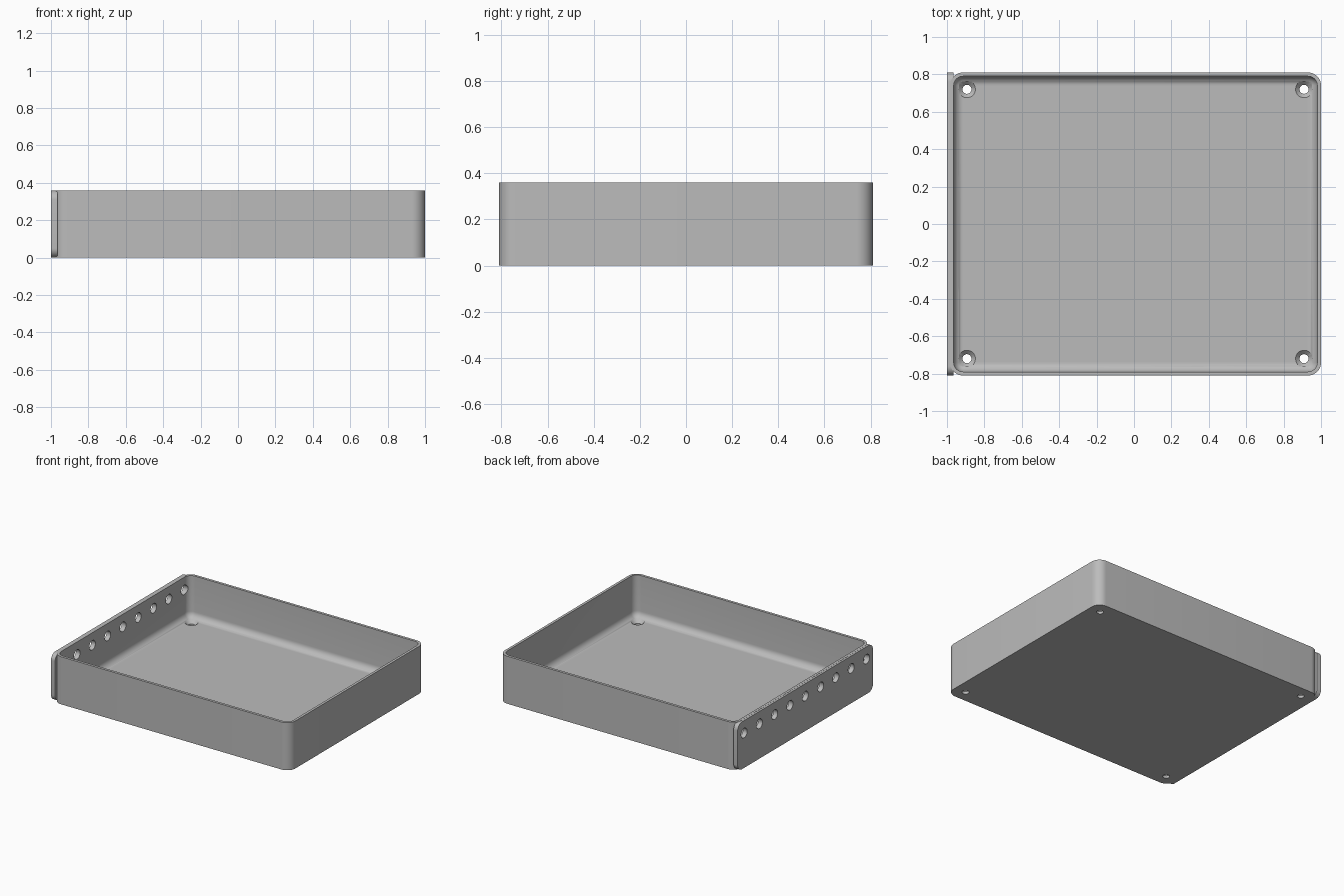
import bpy, bmesh
from math import sin, cos, pi, radians
from mathutils import Matrix, Vector

if "Cube" in bpy.data.objects:
    bpy.data.objects.remove(bpy.data.objects["Cube"])

LEFT, RIGHT, HALF_Y, HEIGHT = -0.984, 1.0, 0.81, 0.36
WALL, FLOOR, CORNER, FILLET = 0.02, 0.04, 0.07, 0.05
PLATE_IN = LEFT + WALL - 0.002

grey = bpy.data.materials.new("plain grey")
grey.use_nodes = True
colour = (0.5, 0.5, 0.5, 1)
grey.diffuse_color = colour
grey.node_tree.nodes["Principled BSDF"].inputs["Base Color"].default_value = colour


def rounded_rect(u0, u1, v0, v1, r, steps=10):
    """Outline of a rectangle with rounded corners."""
    centres = ((u1 - r, v1 - r), (u0 + r, v1 - r), (u0 + r, v0 + r), (u1 - r, v0 + r))
    return [(cu + r * cos(a), cv + r * sin(a))
            for q, (cu, cv) in enumerate(centres)
            for a in ((q + i / steps) * pi / 2 for i in range(steps + 1))]


def loft(name, rings):
    """Skin a stack of equal rings and cap both ends."""
    bm = bmesh.new()
    loops = [[bm.verts.new(p) for p in ring] for ring in rings]
    for a, b in zip(loops, loops[1:]):
        for i in range(len(a)):
            j = (i + 1) % len(a)
            bm.faces.new((a[i], a[j], b[j], b[i]))
    bm.faces.new(loops[0][::-1])
    bm.faces.new(loops[-1])
    bmesh.ops.recalc_face_normals(bm, faces=bm.faces)
    return finish(name, bm)


def finish(name, bm):
    mesh = bpy.data.meshes.new(name)
    bm.to_mesh(mesh)
    bm.free()
    mesh.materials.append(grey)
    obj = bpy.data.objects.new(name, mesh)
    bpy.context.collection.objects.link(obj)
    return obj


def drill(bm, r1, r2, depth, centre, axis="Z"):
    """Add a cylinder or cone to a cutter."""
    turn = Matrix.Rotation(radians(90), 4, "Y") if axis == "X" else Matrix()
    bmesh.ops.create_cone(bm, cap_ends=True, segments=32, radius1=r1, radius2=r2,
                          depth=depth, matrix=Matrix.Translation(Vector(centre)) @ turn)


def cut(obj, cutter):
    mod = obj.modifiers.new("holes", "BOOLEAN")
    mod.operation, mod.solver, mod.object = "DIFFERENCE", "EXACT", cutter
    bpy.context.view_layer.objects.active = obj
    bpy.ops.object.modifier_apply(modifier=mod.name)


def tray_ring(inset, z):
    outline = rounded_rect(LEFT + inset, RIGHT - inset, -HALF_Y + inset, HALF_Y - inset,
                           max(CORNER - inset, 0.002))
    return [(x, y, z) for x, y in outline]


# Open tray: outer wall, rim, inner wall, rounded inner floor edge
rings = [tray_ring(0, 0), tray_ring(0, HEIGHT), tray_ring(WALL, HEIGHT)]
for i in range(9):
    a = i / 8 * pi / 2
    rings.append(tray_ring(WALL + FILLET * (1 - cos(a)), FLOOR + FILLET * (1 - sin(a))))
tray = loft("tray", rings)

# Side plate with rounded corners
outline = rounded_rect(-HALF_Y, HALF_Y, 0.001, HEIGHT - 0.001, 0.05)
plate = loft("side_plate", [[(x, y, z) for y, z in outline] for x in (-1, PLATE_IN)])

# Countersunk screw holes in the floor
bm = bmesh.new()
for x in (-0.893, 0.909):
    for y in (-0.72, 0.72):
        drill(bm, 0.024, 0.024, 0.2, (x, y, 0))
screw_cutter = finish("screw_hole_cutter", bm)
bm = bmesh.new()
for x in (-0.893, 0.909):
    for y in (-0.72, 0.72):
        drill(bm, 0.02, 0.05, 0.03, (x, y, FLOOR - 0.01))
sink_cutter = finish("countersink_cutter", bm)

# Row of round holes through the side
bm = bmesh.new()
for i in range(-4, 5):
    drill(bm, 0.036, 0.036, 0.2, (-0.98, i * 0.183, 0.265), "X")
row_cutter = finish("row_hole_cutter", bm)

for cutter in (screw_cutter, sink_cutter, row_cutter):
    cutter.hide_render = True
    cut(tray, cutter)
cut(plate, row_cutter)
for cutter in (screw_cutter, sink_cutter, row_cutter):
    bpy.data.objects.remove(cutter)

# Smooth rounded surfaces, crisp edges
for obj in (tray, plate):
    bpy.ops.object.select_all(action="DESELECT")
    obj.select_set(True)
    bpy.context.view_layer.objects.active = obj
    bpy.ops.object.shade_smooth_by_angle(angle=radians(30))
